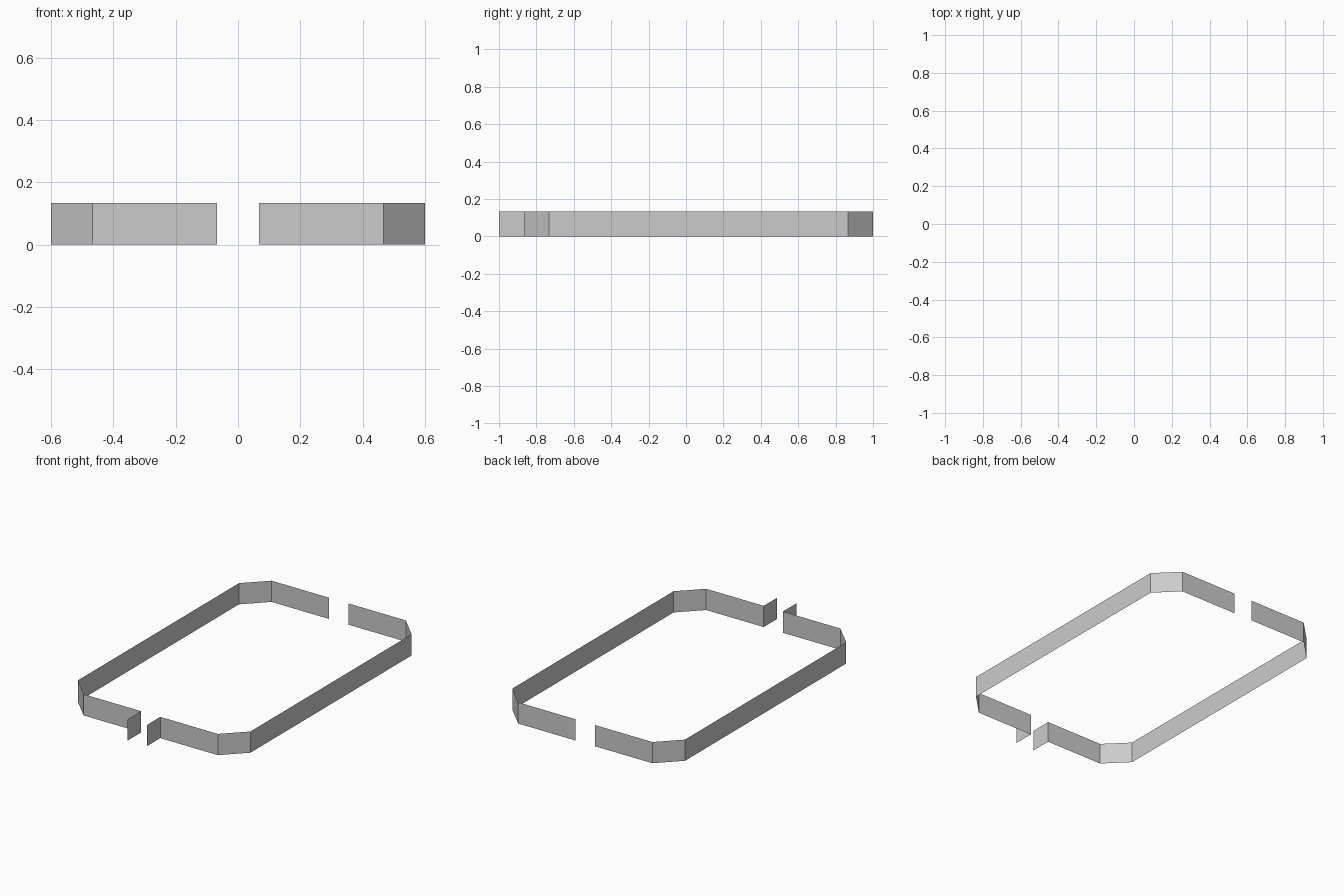
import bpy, bmesh

if "Cube" in bpy.data.objects:
    bpy.data.objects.remove(bpy.data.objects["Cube"])

U = 2 / 15          # module: wall height and half the gap grid
H = U


def wall(name, path):
    """Thin vertical wall along a plan path, mirrored across x = 0."""
    bm = bmesh.new()
    low = [bm.verts.new((x * U, y * U, 0)) for x, y in path]
    top = [bm.verts.new((x * U, y * U, H)) for x, y in path]
    for i in range(len(path) - 1):
        bm.faces.new((low[i], low[i + 1], top[i + 1], top[i]))
    mesh = bpy.data.meshes.new(name)
    bm.to_mesh(mesh)
    bm.free()
    obj = bpy.data.objects.new(name, mesh)
    bpy.context.collection.objects.link(obj)
    mod = obj.modifiers.new("mirror", 'MIRROR')
    mod.use_axis[0] = True
    mod.use_mirror_merge = False
    return obj


# Enclosure with chamfered corners, open at the front and back middle
wall("perimeter_wall", [(0.5, -6.5), (3.5, -6.5), (4.5, -5.5),
                        (4.5, 6.5), (3.5, 7.5), (0.5, 7.5)])

# Short walls flanking the front opening
wall("entrance_wall", [(0.5, -7.5), (0.5, -6.5)])
